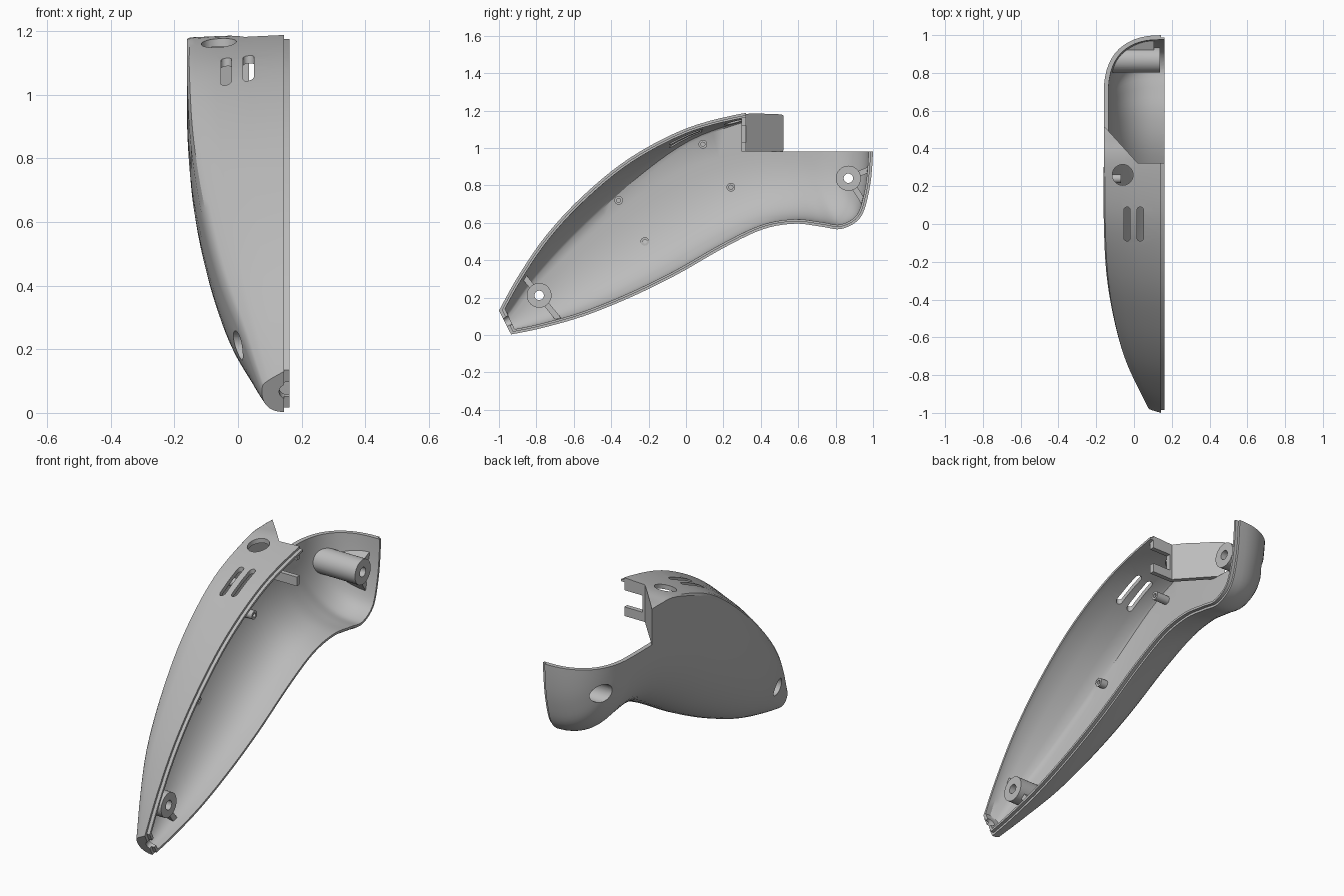
import bpy, bmesh, math
from mathutils import Vector

if "Cube" in bpy.data.objects:
    bpy.data.objects.remove(bpy.data.objects["Cube"])

grey = bpy.data.materials.new("plain grey")
grey.use_nodes = True
grey.diffuse_color = (0.5, 0.5, 0.5, 1)
grey.node_tree.nodes["Principled BSDF"].inputs["Base Color"].default_value = (0.5, 0.5, 0.5, 1)

RIM, LIP, WALL = 0.144, 0.162, 0.024

# Stations: top y, top z, bottom y, bottom z, deepest x, crease width, bottom rounding
STATIONS = [
    (-1.0, .13, -.935, .003, .075, .36, .5),
    (-.9, .31, -.78, .035, .02, .25, .64),
    (-.75, .53, -.55, .10, -.055, .22, .68),
    (-.55, .745, -.3, .2, -.11, .19, .7),
    (-.3, .947, -.05, .322, -.147, .14, .72),
    (0, 1.104, .2, .465, -.16, .07, .72),
    (.3, 1.184, .41, .565, -.16, .03, .68),
    (.44, 1.19, .58, .595, -.16, .02, .66),
    (.52, 1.19, .72, .58, -.16, .02, .66),
    (.56, 1.19, .83, .567, -.16, .02, .66),
    (.60, 1.19, .93, .625, -.16, .02, .7),
    (.64, 1.19, .975, .75, -.16, .02, .78),
    (.68, 1.19, .997, .92, -.16, .02, .85),
    (.72, 1.19, 1.004, 1.19, -.16, .02, .85),
]


def make(name, bm):
    bmesh.ops.recalc_face_normals(bm, faces=bm.faces[:])
    mesh = bpy.data.meshes.new(name)
    bm.to_mesh(mesh)
    bm.free()
    mesh.materials.append(grey)
    ob = bpy.data.objects.new(name, mesh)
    bpy.context.collection.objects.link(ob)
    return ob


def loft(name, loops):
    bm = bmesh.new()
    rings = [[bm.verts.new(p) for p in loop] for loop in loops]
    for a, b in zip(rings, rings[1:]):
        for i in range(len(a)):
            j = (i + 1) % len(a)
            bm.faces.new((a[i], a[j], b[j], b[i]))
    bm.faces.new(rings[0])
    bm.faces.new(rings[-1][::-1])
    return make(name, bm)


def prism(name, pts, axis, lo, hi):
    place = (lambda p, h: (h, p[0], p[1])) if axis == "x" else (lambda p, h: (p[0], p[1], h))
    return loft(name, [[place(p, h) for p in pts] for h in (lo, hi)])


def circle(u, v, r, n=32):
    return [(u + r * math.cos(math.tau * i / n), v + r * math.sin(math.tau * i / n)) for i in range(n)]


def rect(a, b, c, d):
    return [(a, c), (b, c), (b, d), (a, d)]


def bar(p, q, width):
    p, q = Vector(p), Vector(q)
    d = (q - p).normalized() * width / 2
    n = Vector((-d.y, d.x))
    return [tuple(v) for v in (p + n, q + n, q - n, p - n)]


def boolean(ob, other, op, keep=False):
    mod = ob.modifiers.new("cut", "BOOLEAN")
    mod.object, mod.operation, mod.solver = other, op, "EXACT"
    mod.use_self = True
    bpy.context.view_layer.objects.active = ob
    bpy.ops.object.modifier_apply(modifier=mod.name)
    if not keep:
        bpy.data.objects.remove(other)


def smooth_rows(rows, steps=5):
    out = []
    for i in range(len(rows) - 1):
        a, b, c, d = (rows[max(0, min(len(rows) - 1, i + k))] for k in (-1, 0, 1, 2))
        for s in range(steps):
            t = s / steps
            out.append([q + .5 * t * (r - p + t * (2 * p - 5 * q + 4 * r - e + t * (3 * (q - r) + e - p)))
                        for p, q, r, e in zip(a, b, c, d)])
    return out + [list(rows[-1])]


def casing(name, inset, reach):
    """Closed half body, shrunk by inset, with its open side at x = reach."""
    rows, loops = smooth_rows(STATIONS), []
    start = RIM - inset / 2
    for k, row in enumerate(rows):
        p, n = rows[max(k - 1, 0)], rows[min(k + 1, len(rows) - 1)]
        ends = []
        for o, side in ((0, 1), (2, -1)):
            t = Vector((n[o] - p[o], n[o + 1] - p[o + 1])).normalized()
            shift = side * Vector((t.y, -t.x)) + (t if k == 0 else Vector((0, 0)))
            ends.append(Vector(row[o:o + 2]) + inset * shift)
        top, bottom = ends
        bottom.y = min(bottom.y, top.y) if k == len(rows) - 1 else bottom.y
        deep, c, b = row[4:]
        section = [(0, 0), (.3 * c, .36), (.6 * c, .7), (.85 * c, .92), (c, .975), (1.35 * c, 1)]
        for i in range(15):
            a = math.pi / 2 * i / 14
            section.append((1 - b + b * math.sin(a) ** .88, max(0, math.cos(a)) ** .88))
        loop = []
        for w, f in section:
            yz = top.lerp(bottom, w)
            loop.append((start - (start - deep - inset) * f, yz.x, yz.y))
        if reach > RIM:
            loop = [(reach, *top)] + loop + [(reach, *bottom)]
        loops.append(loop)
    return loft(name, loops)


# Thin shell with a stepped lip on the open side
envelope = casing("envelope", .002, RIM)
shell = casing("shell", 0, RIM)
boolean(shell, casing("lip", .012, LIP), "UNION")
boolean(shell, casing("hollow", WALL, .3), "DIFFERENCE")

# Closing panel below the top edge, with a notch open to the rim
path = [(.16, .35), (.03, .35), (-.2, .6), (-.2, .526), (.01, .297), (.16, .297)]
panel = prism("rear_panel", path, "z", .981, 1.3)
boolean(panel, envelope, "INTERSECT", keep=True)
boolean(panel, prism("panel_notch", rect(.035, .3, .2, .4), "z", 1.03, 1.12), "DIFFERENCE")
boolean(shell, panel, "UNION")

# Stepped opening behind the top, with a slanted corner
opening = [(.4, .322), (.02, .322), (-.16, .52), (-.4, .784), (-.4, 1.3), (.4, 1.3)]
boolean(shell, prism("opening", opening, "z", .98, 1.5), "DIFFERENCE")

# Vent slots and round hole in the top wall
for x in (-.037, .033):
    ring = circle(x, 0, .017)
    slot = [(u, v + math.copysign(.073, v)) for u, v in ring]
    boolean(shell, prism("slot", slot, "z", .9, 1.3), "DIFFERENCE")
boolean(shell, prism("round_hole", circle(-.06, .26, .055), "z", 1.0, 1.4), "DIFFERENCE")

# Cable notch through the nose
bm = bmesh.new()
bmesh.ops.create_cone(bm, cap_ends=True, segments=24, radius1=.026, radius2=.026, depth=.16)
notch = make("nose_notch", bm)
notch.rotation_euler = Vector((0, -.88, -.47)).to_track_quat("Z", "Y").to_euler()
notch.location = (.155, -.965, .068)
bpy.context.view_layer.update()
boolean(shell, notch, "DIFFERENCE")

parts = [shell]

# Screw bosses with ribs, counterbored from the outside
BOSSES = [
    ("front", (-.785, .212), .066, .046, .075, [(-.885, .335), (-.67, .07)]),
    ("rear", (.868, .838), .067, .05, .02, [(.99, .89), (.95, .71)]),
]
for label, centre, radius, bore, floor, ribs in BOSSES:
    boss = prism(label + "_boss", circle(*centre, radius), "x", -.3, .137)
    for end in ribs:
        boolean(boss, prism("rib", bar(centre, end, .03), "x", -.29, .105), "UNION")
    boolean(boss, envelope, "INTERSECT", keep=True)
    for ob in (boss, shell):
        boolean(ob, prism("counterbore", circle(*centre, bore), "x", -.4, floor), "DIFFERENCE")
    boolean(boss, prism("screw_hole", circle(*centre, .025), "x", -.5, .3), "DIFFERENCE")
    parts.append(boss)

# Small hollow mounting posts
for i, (y, z, tip) in enumerate([(.09, 1.02, -.06), (.24, .79, -.07), (-.36, .72, -.07), (-.22, .5, -.08)]):
    post = prism("mounting_post_%d" % (i + 1), circle(y, z, .023, 20), "x", -.3, tip)
    boolean(post, envelope, "INTERSECT", keep=True)
    boolean(post, prism("post_hole", circle(y, z, .011, 16), "x", tip - .03, .3), "DIFFERENCE")
    parts.append(post)

bpy.data.objects.remove(envelope)

# Smooth shading with sharp edges kept
bpy.ops.object.select_all(action="DESELECT")
for ob in parts:
    ob.select_set(True)
bpy.context.view_layer.objects.active = shell
bpy.ops.object.shade_smooth_by_angle(angle=math.radians(30))
